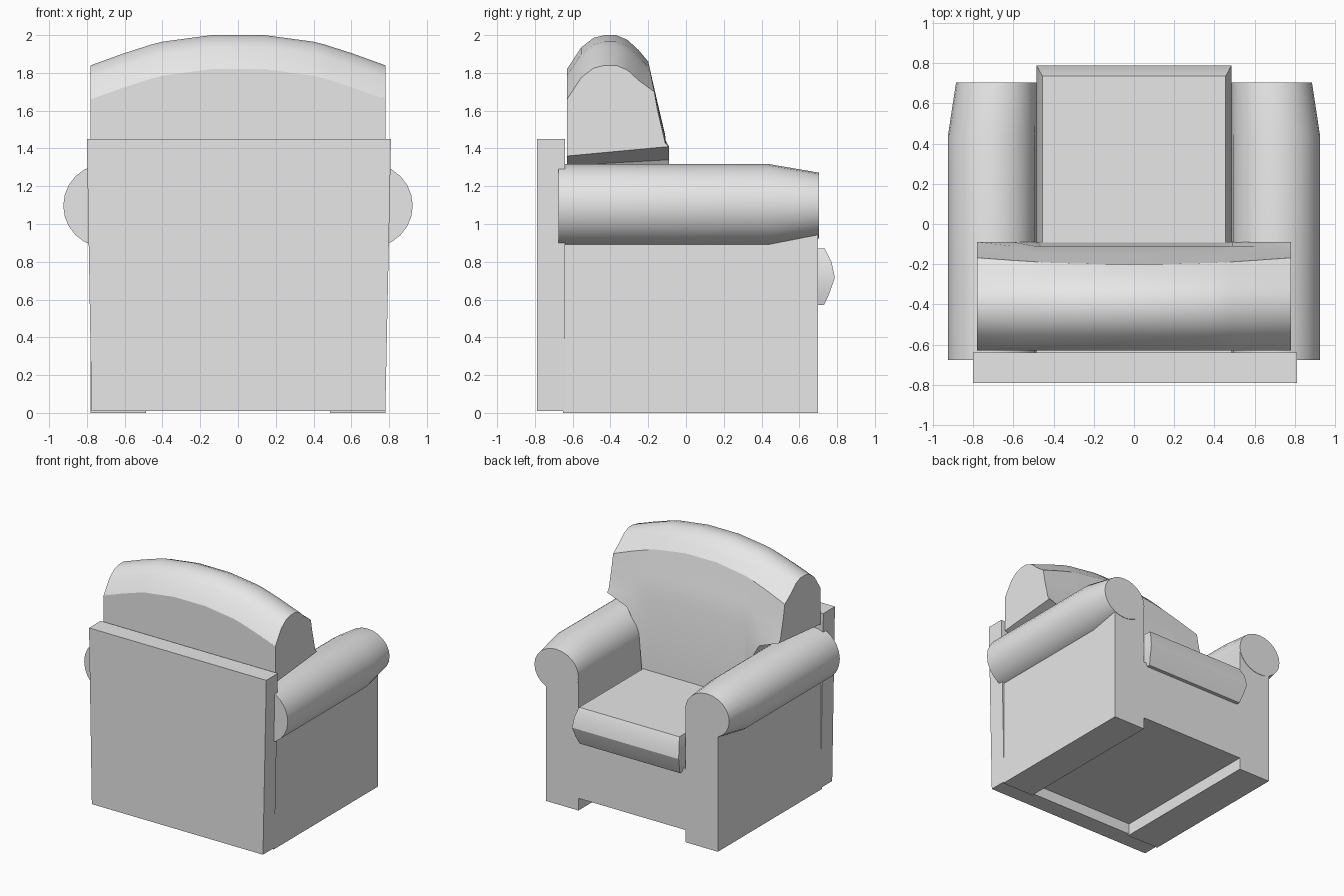
import bpy, bmesh, math

cube = bpy.data.objects.get("Cube")
if cube:
    bpy.data.objects.remove(cube)

fabric = bpy.data.materials.new("light_grey_fabric")
fabric.use_nodes = True
fabric.diffuse_color = (0.8, 0.8, 0.8, 1)
fabric.node_tree.nodes["Principled BSDF"].inputs["Base Color"].default_value = (0.8, 0.8, 0.8, 1)


def loft(name, rings, smooth=None):
    """Skin a list of equally long closed rings and cap both ends."""
    bm = bmesh.new()
    loops = [[bm.verts.new(p) for p in ring] for ring in rings]
    n = len(loops[0])
    for a, b in zip(loops, loops[1:]):
        for i in range(n):
            j = (i + 1) % n
            bm.faces.new((a[i], a[j], b[j], b[i]))
    bm.faces.new(loops[0])
    bm.faces.new(loops[-1])
    bmesh.ops.recalc_face_normals(bm, faces=bm.faces)
    mesh = bpy.data.meshes.new(name)
    bm.to_mesh(mesh)
    bm.free()
    mesh.materials.append(fabric)
    obj = bpy.data.objects.new(name, mesh)
    bpy.context.collection.objects.link(obj)
    if smooth:
        bpy.ops.object.select_all(action="DESELECT")
        obj.select_set(True)
        bpy.context.view_layer.objects.active = obj
        bpy.ops.object.shade_smooth_by_angle(angle=math.radians(smooth))
    return obj


def rect(x0, x1, y0, y1, z):
    return [(x0, y0, z), (x1, y0, z), (x1, y1, z), (x0, y1, z)]


def ellipse(cx, cz, rx, rz, y, sides=24):
    angles = [math.tau * i / sides for i in range(sides)]
    return [(cx + rx * math.cos(a), y, cz + rz * math.sin(a)) for a in angles]


# Back board, slightly wider at the top
loft("back_board", [rect(-0.775, 0.78, -0.79, -0.64, 0.01),
                    rect(-0.80, 0.81, -0.79, -0.64, 1.45)])

# Seat base, raised off the floor between the arms
loft("seat_base", [rect(-0.5, 0.5, -0.65, 0.70, 0.1),
                   rect(-0.5, 0.5, -0.65, 0.70, 0.6)])

# Arms: flat side panel topped by a roll that tapers at the front
for side, s in (("left", 1), ("right", -1)):
    loft(side + "_arm_panel", [rect(s * 0.487, s * 0.78, -0.65, 0.70, z) for z in (0, 1.1)])
    loft(side + "_arm_roll", [ellipse(s * 0.705, 1.097, 0.22, 0.22, -0.675),
                              ellipse(s * 0.705, 1.097, 0.22, 0.22, 0.44),
                              ellipse(s * 0.685, 1.097, 0.20, 0.175, 0.703)], 30)

# Seat cushion, bulging at mid height: (half width, front, height)
bulge = [(0.455, 0.73, 0.57), (0.472, 0.76, 0.635), (0.485, 0.788, 0.715),
         (0.475, 0.77, 0.80), (0.455, 0.735, 0.87)]
loft("seat_cushion", [rect(-w, w, -0.5, y, z) for w, y, z in bulge], 30)

# Back cushion: crown profile in y and z, lowered toward the ends
crown = [(-0.63, 1.82), (-0.555, 1.935), (-0.49, 1.985), (-0.43, 2.0), (-0.37, 2.0),
         (-0.31, 1.975), (-0.25, 1.92), (-0.20, 1.86)]
front = [(-0.15, 1.64), (-0.11, 1.47)]
# Stations across the width: (x, crown drop, bottom at back, bottom at front)
half = [(0.78, 0.16, 1.36, 1.41), (0.60, 0.095, 1.31, 1.34), (0.49, 0.06, 1.15, 1.15),
        (0.46, 0.05, 0.8, 0.8), (0.40, 0.035, 0.8, 0.8), (0.14, 0, 0.8, 0.8)]


def cushion_section(x, drop, low_back, low_front):
    top = [(x, y + 0.2 * drop * (y > -0.25), z - drop) for y, z in crown]
    face = [(x, y, z - 0.25 * drop) for y, z in front]
    return top + face + [(x, -0.09, low_front), (x, -0.63, low_back)]


stations = half + [(-x, *rest) for x, *rest in reversed(half)]
loft("back_cushion", [cushion_section(*st) for st in stations], 25)
